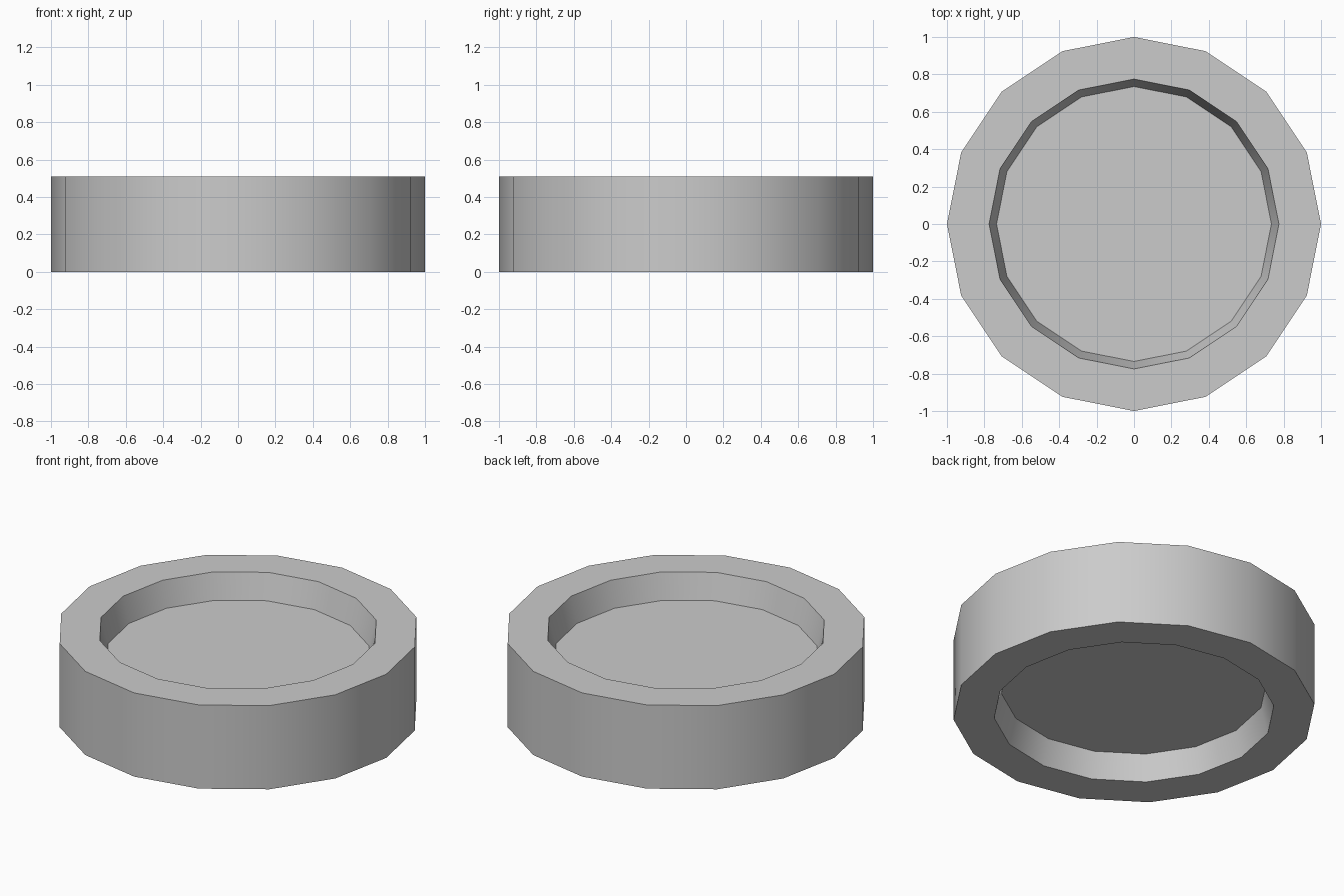
import bpy, bmesh, math

if "Cube" in bpy.data.objects:
    bpy.data.objects.remove(bpy.data.objects["Cube"])

SIDES = 16
# Half profile (radius, z) from lower recess floor, around the rim, to upper recess floor
PROFILE = [(0.735, 0.155), (0.775, 0.0), (1.0, 0.0),
           (1.0, 0.51), (0.775, 0.51), (0.735, 0.355)]

# Wheel body: one ring of vertices per profile point, bridged into walls
bm = bmesh.new()
rings = []
for r, z in PROFILE:
    angles = [2 * math.pi * i / SIDES for i in range(SIDES)]
    rings.append([bm.verts.new((r * math.cos(a), r * math.sin(a), z)) for a in angles])
for low, high in zip(rings, rings[1:]):
    for i in range(SIDES):
        j = (i + 1) % SIDES
        bm.faces.new((low[i], low[j], high[j], high[i]))

# Recess floors
bm.faces.new(rings[0][::-1])
bm.faces.new(rings[-1])
bmesh.ops.recalc_face_normals(bm, faces=bm.faces)

mesh = bpy.data.meshes.new("recessed_wheel")
bm.to_mesh(mesh)
bm.free()
wheel = bpy.data.objects.new("recessed_wheel", mesh)
bpy.context.collection.objects.link(wheel)

# Smooth round walls with sharp rim edges
bpy.context.view_layer.objects.active = wheel
wheel.select_set(True)
bpy.ops.object.shade_smooth_by_angle(angle=math.radians(30))
